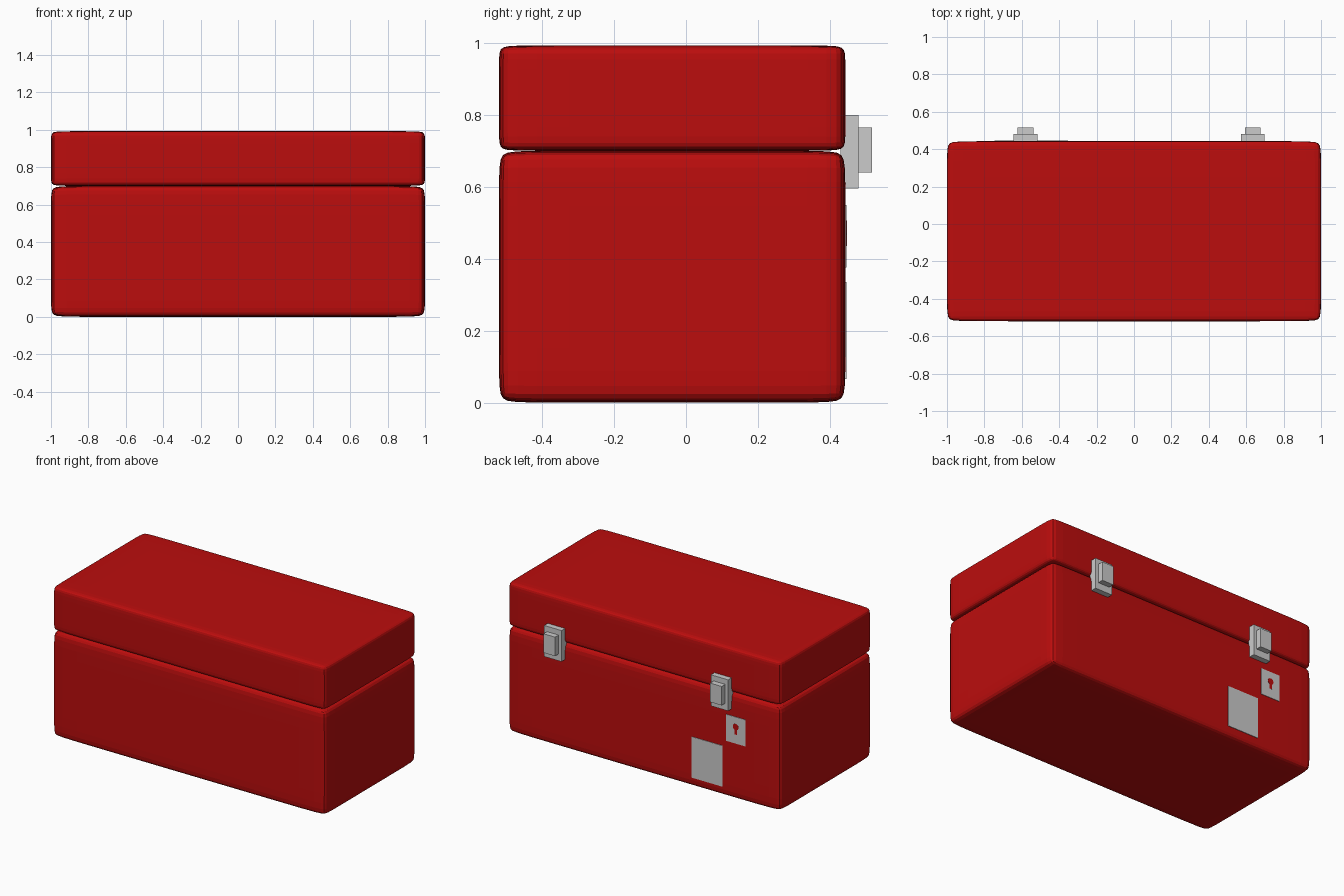
import bpy, bmesh, math

if "Cube" in bpy.data.objects:
    bpy.data.objects.remove(bpy.data.objects["Cube"])


def material(name, rgb):
    m = bpy.data.materials.new(name)
    m.diffuse_color = (*rgb, 1)
    m.use_nodes = True
    m.node_tree.nodes["Principled BSDF"].inputs["Base Color"].default_value = m.diffuse_color
    return m


RED = material("red paint", (0.50, 0.004, 0.004))
METAL = material("grey metal", (0.60, 0.60, 0.60))


def finish(name, bm, mat):
    bmesh.ops.recalc_face_normals(bm, faces=bm.faces)
    me = bpy.data.meshes.new(name)
    bm.to_mesh(me)
    bm.free()
    me.materials.append(mat)
    ob = bpy.data.objects.new(name, me)
    bpy.context.collection.objects.link(ob)
    return ob


def box_mesh(lo, hi):
    bm = bmesh.new()
    bmesh.ops.create_cube(bm, size=1)
    for v in bm.verts:
        for i in range(3):
            v.co[i] = lo[i] if v.co[i] < 0 else hi[i]
    return bm


def box(name, lo, hi, mat):
    return finish(name, box_mesh(lo, hi), mat)


def soft_box(name, lo, hi, inset, mat):
    # box with holding loops near every edge, then subdivided
    bm = box_mesh(lo, hi)
    for axis in range(3):
        for at in (lo[axis] + inset[axis], hi[axis] - inset[axis]):
            co, no = [0, 0, 0], [0, 0, 0]
            co[axis], no[axis] = at, 1
            bmesh.ops.bisect_plane(bm, geom=bm.verts[:] + bm.edges[:] + bm.faces[:],
                                   plane_co=co, plane_no=no)
    ob = finish(name, bm, mat)
    sub = ob.modifiers.new("soft corners", 'SUBSURF')
    sub.levels = sub.render_levels = 2
    return ob


# main box and lid
soft_box("box_body", (-1, -0.52, 0), (1, 0.443, 0.70), (0.09, 0.07, 0.07), RED)
soft_box("box_lid", (-1, -0.52, 0.70), (1, 0.443, 0.993), (0.09, 0.07, 0.035), RED)

# two latches on the back
for side, x in (("left", -0.58), ("right", 0.635)):
    box("latch_base_" + side, (x - 0.063, 0.43, 0.595), (x + 0.063, 0.48, 0.80), METAL)
    box("latch_tab_" + side, (x - 0.042, 0.475, 0.64), (x + 0.042, 0.517, 0.765), METAL)

# thin plates under one latch
box("label_plate", (-0.577, 0.438, 0.065), (-0.352, 0.446, 0.335), METAL)
box("lock_plate", (-0.745, 0.438, 0.375), (-0.605, 0.446, 0.55), METAL)

# keyhole: round top with a narrow stem
KX, KZ, R = -0.675, 0.485, 0.021
bm = bmesh.new()
outline = [(KX + R * math.cos(a), KZ + R * math.sin(a))
           for a in (math.radians(-65 + i * 310 / 12) for i in range(13))]
outline += [(KX - 0.009, KZ - 0.05), (KX + 0.009, KZ - 0.05)]
face = bm.faces.new([bm.verts.new((x, 0.4475, z)) for x, z in outline])
ext = bmesh.ops.extrude_face_region(bm, geom=[face])
for v in ext["geom"]:
    if isinstance(v, bmesh.types.BMVert):
        v.co.y = 0.443
finish("keyhole", bm, RED)
